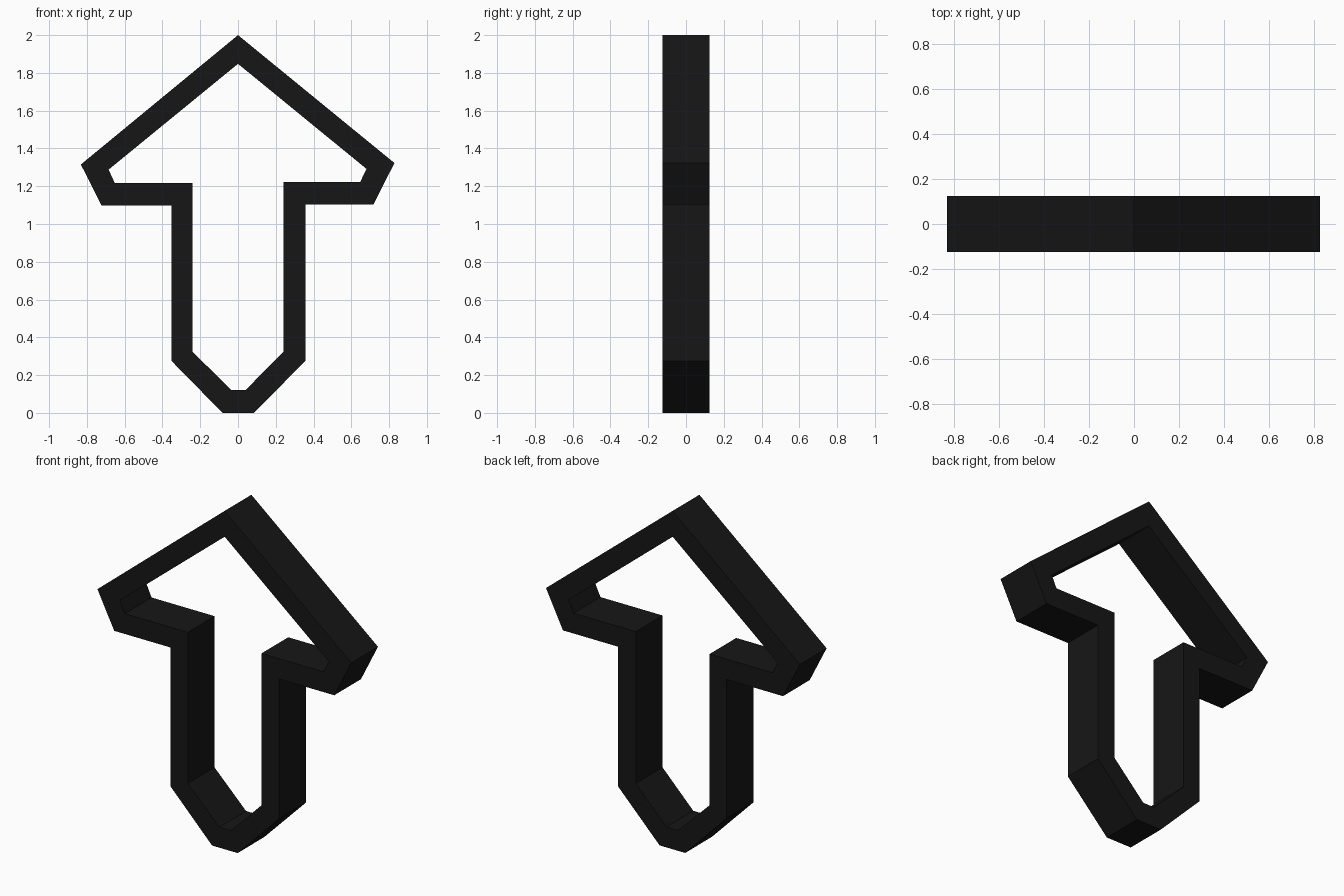
import bpy, bmesh

if "Cube" in bpy.data.objects:
    bpy.data.objects.remove(bpy.data.objects["Cube"])

HALF_DEPTH = 0.125

# Arrow outline in x, z: both loops run clockwise from the tip
outer = [(0, 2), (0.828, 1.323), (0.717, 1.102), (0.357, 1.102), (0.357, 0.276), (0.085, 0),
         (-0.082, 0), (-0.353, 0.276), (-0.353, 1.098), (-0.722, 1.098), (-0.832, 1.315)]
inner = [(0, 1.848), (0.68, 1.292), (0.647, 1.222), (0.241, 1.222), (0.241, 0.324), (0.04, 0.121),
         (-0.035, 0.121), (-0.241, 0.324), (-0.241, 1.218), (-0.653, 1.218), (-0.685, 1.288)]

bm = bmesh.new()


def loop(points, y):
    return [bm.verts.new((x, y, z)) for x, z in points]


# Four loops round the rectangular cross-section, bridged into a closed frame
rings = [loop(outer, -HALF_DEPTH), loop(outer, HALF_DEPTH),
         loop(inner, HALF_DEPTH), loop(inner, -HALF_DEPTH)]
n = len(outer)
for k in range(4):
    a, b = rings[k], rings[(k + 1) % 4]
    for i in range(n):
        j = (i + 1) % n
        bm.faces.new((a[i], a[j], b[j], b[i]))
bmesh.ops.recalc_face_normals(bm, faces=bm.faces)

mesh = bpy.data.meshes.new("arrow_frame")
bm.to_mesh(mesh)
bm.free()
frame = bpy.data.objects.new("arrow_frame", mesh)
bpy.context.collection.objects.link(frame)

# Black finish
black = bpy.data.materials.new("black")
black.diffuse_color = (0.008, 0.008, 0.008, 1)
black.use_nodes = True
black.node_tree.nodes["Principled BSDF"].inputs["Base Color"].default_value = black.diffuse_color
mesh.materials.append(black)
